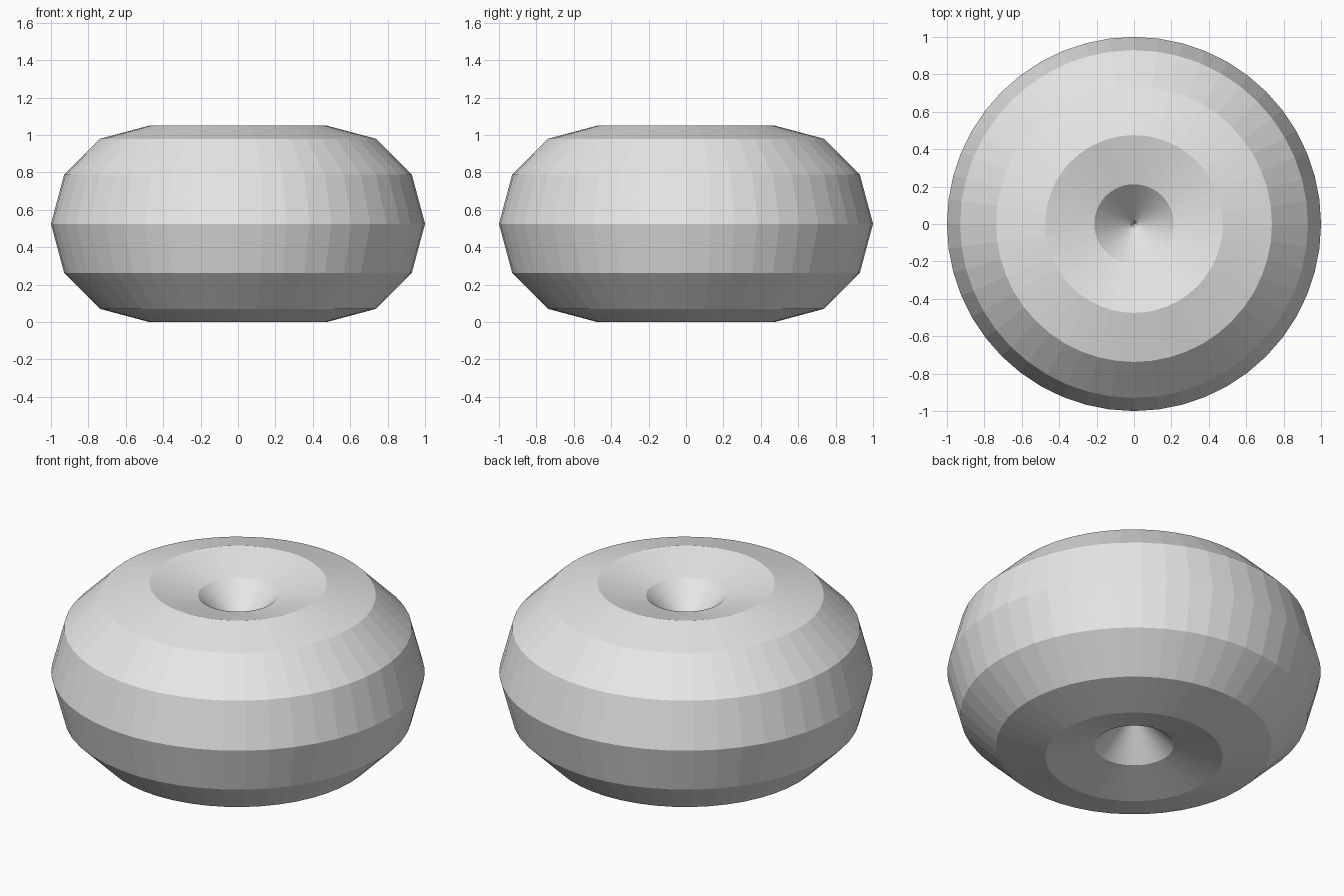
import bpy

cube = bpy.data.objects.get("Cube")
if cube:
    bpy.data.objects.remove(cube, do_unlink=True)

# Plain grey material
grey = bpy.data.materials.new("light_grey")
grey.use_nodes = True
colour = (0.8, 0.8, 0.8, 1.0)
grey.diffuse_color = colour
grey.node_tree.nodes["Principled BSDF"].inputs["Base Color"].default_value = colour

# Fat ring whose tube slightly overlaps itself at the centre
TUBE = 0.525
bpy.ops.mesh.primitive_torus_add(
    major_segments=48, minor_segments=12,
    major_radius=1 - TUBE, minor_radius=TUBE,
    location=(0, 0, TUBE))
ring = bpy.context.object
ring.name = "fat_ring"
ring.data.materials.append(grey)
bpy.ops.object.shade_flat()
